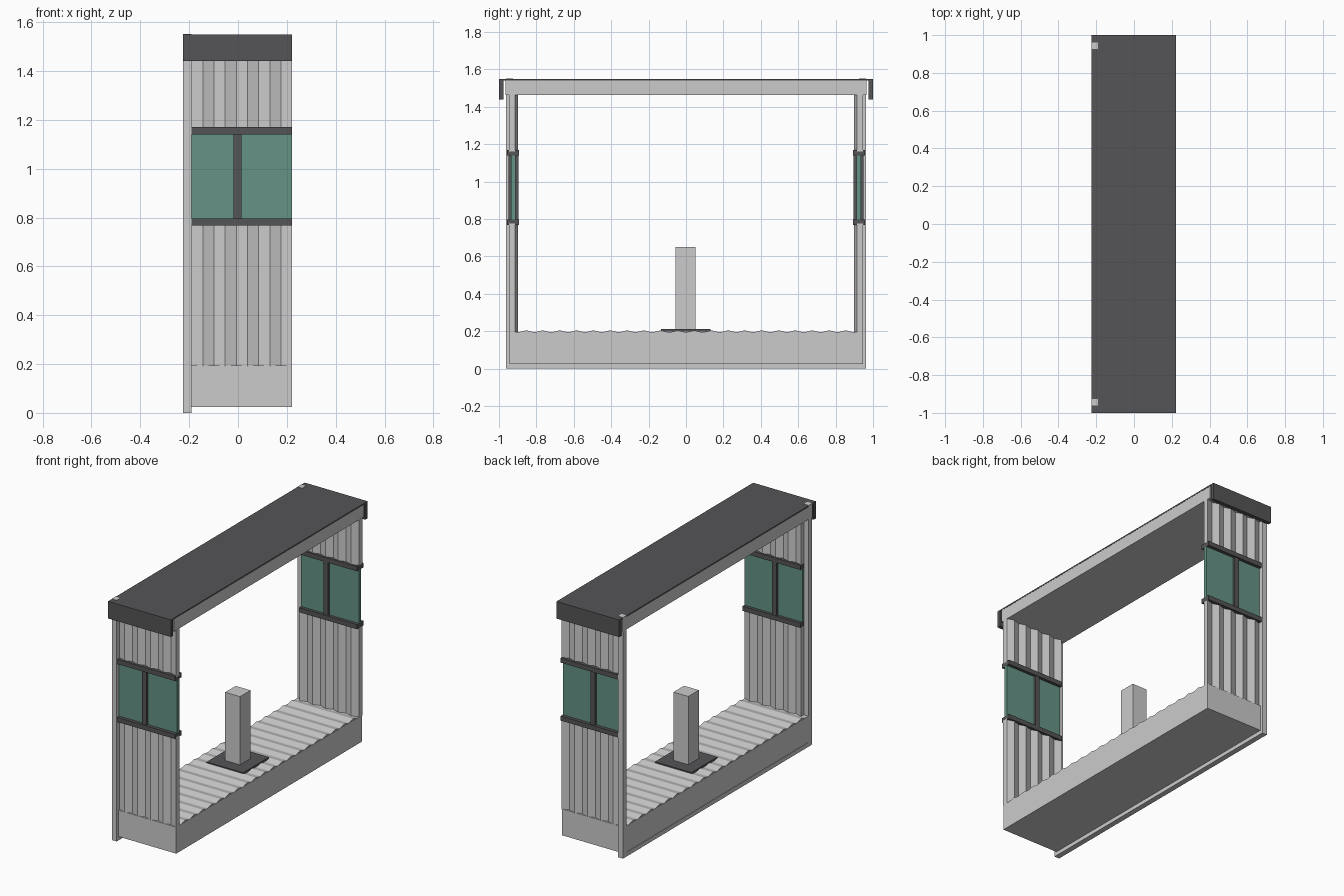
import bpy

if "Cube" in bpy.data.objects:
    bpy.data.objects.remove(bpy.data.objects["Cube"])

def material(name, rgb):
    m = bpy.data.materials.new(name)
    m.diffuse_color = (*rgb, 1)
    m.use_nodes = True
    m.node_tree.nodes["Principled BSDF"].inputs["Base Color"].default_value = m.diffuse_color
    return m

DARK = material("dark_trim", (0.09, 0.09, 0.095))
TEAL = material("teal_glass", (0.13, 0.29, 0.24))

def add_mesh(name, verts, faces, mat=None):
    me = bpy.data.meshes.new(name)
    me.from_pydata(verts, [], faces)
    ob = bpy.data.objects.new(name, me)
    bpy.context.collection.objects.link(ob)
    if mat:
        me.materials.append(mat)
    return ob

def box(name, x, y, z, mat=None):
    y = sorted(y)
    v = [(a, b, c) for c in z for b in y for a in x]
    f = [(0, 2, 3, 1), (4, 5, 7, 6), (0, 1, 5, 4), (2, 6, 7, 3), (0, 4, 6, 2), (1, 3, 7, 5)]
    return add_mesh(name, v, f, mat)

def mirror_y(ob):
    m = ob.modifiers.new("mirror", 'MIRROR')
    m.use_axis = (False, True, False)
    return ob

def zigzag(start, end, step, low, high):
    """Folded-sheet line from start to end."""
    n = round((end - start) / step)
    return [(start + (end - start) * i / n, high if i % 2 else low) for i in range(n + 1)]

def strip_prism(name, top, bottom, place, e0, e1):
    """Closed slab between two matching lines, extruded from e0 to e1."""
    n = len(top)
    v = [place(p, e) for e in (e0, e1) for p in top + bottom]
    f = []
    for i in range(n - 1):
        a, b, c, d, k = i, i + 1, n + i + 1, n + i, 2 * n
        f += [(a, b, c, d), (a + k, d + k, c + k, b + k),
              (a, a + k, b + k, b), (d, c, c + k, d + k)]
    for a, d in ((0, n), (n - 1, 2 * n - 1)):
        f.append((a, d, d + 2 * n, a + 2 * n))
    ob = add_mesh(name, v, f)
    import bmesh
    bm = bmesh.new()
    bm.from_mesh(ob.data)
    bmesh.ops.recalc_face_normals(bm, faces=bm.faces)
    bm.to_mesh(ob.data)
    bm.free()
    return ob

X0, XP, X1 = -0.225, -0.19, 0.222

# Base, bottom rail and ribbed floor
box("base", (-0.222, X1), (-0.945, 0.945), (0.025, 0.195))
box("bottom_rail", (X0, XP), (-0.955, 0.955), (0, 0.027))
floor_top = zigzag(-0.9, 0.9, 0.045, 0.194, 0.205)
strip_prism("ribbed_floor", floor_top, [(a, 0.185) for a, b in floor_top],
            lambda p, e: (e, p[0], p[1]), -0.22, 0.22)

# Corner posts
mirror_y(box("corner_post", (X0, XP), (0.926, 0.962), (0, 1.552)))

# Folded wall panels below and above the windows
outer = zigzag(XP, X1, 0.0458, 0.931, 0.947)
inner = [(a, b - 0.033) for a, b in outer]
for name, z0, z1 in (("lower_wall", 0.19, 0.775), ("upper_wall", 1.16, 1.465)):
    mirror_y(strip_prism(name, outer, inner, lambda p, e: (p[0], p[1], e), z0, z1))

# Windows: sill, head, mullion and two panes
for name, z in (("window_sill", (0.767, 0.797)), ("window_head", (1.14, 1.17))):
    mirror_y(box(name, (XP, X1), (0.892, 0.957), z, DARK))
mirror_y(box("window_mullion", (-0.018, 0.014), (0.895, 0.95), (0.797, 1.14), DARK))
for name, x in (("left_pane", (XP, -0.018)), ("right_pane", (0.014, X1))):
    mirror_y(box(name, x, (0.911, 0.936), (0.797, 1.14), TEAL))

# Roof body, dark cover and end fascias
box("roof_body", (X0, 0.221), (-0.966, 0.966), (1.462, 1.541))
box("roof_cover", (X0, X1), (-1, 1), (1.541, 1.55), DARK)
mirror_y(box("roof_fascia", (X0, X1), (0.976, 1), (1.44, 1.541), DARK))

# Pedestal on the floor
box("pedestal_plate", (-0.13, 0.13), (-0.133, 0.13), (0.198, 0.211), DARK)
box("pedestal", (-0.053, 0.053), (-0.055, 0.052), (0.211, 0.65))
